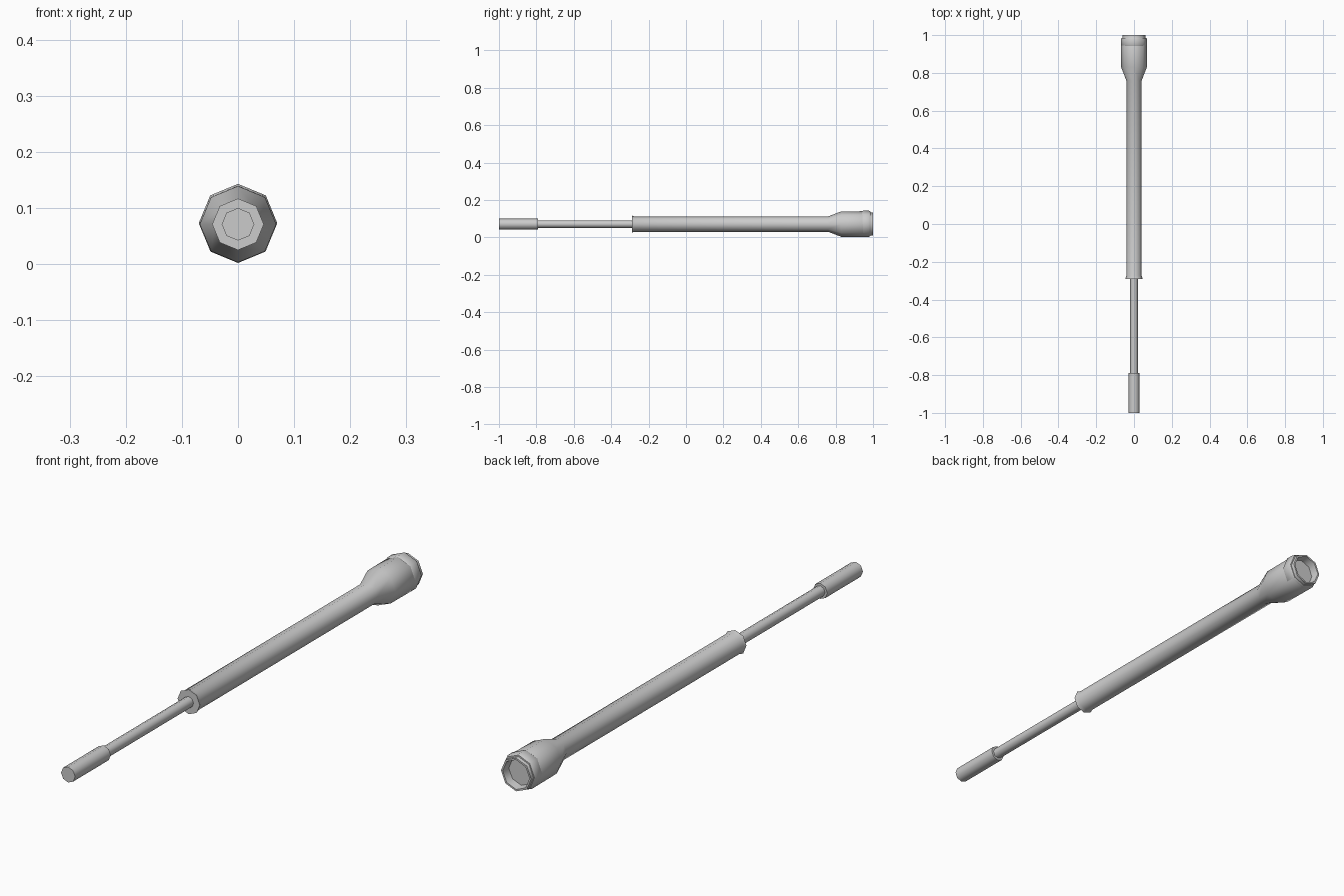
import bpy, bmesh, math

if "Cube" in bpy.data.objects:
    bpy.data.objects.remove(bpy.data.objects["Cube"])

SIDES = 8


def lathe(name, profile, z):
    """Octagonal turned part along y; profile is (y, radius), radius 0 closes the end."""
    bm = bmesh.new()
    rings = []
    for y, r in profile:
        if r == 0:
            rings.append([bm.verts.new((0, y, z))])
            continue
        angles = [2 * math.pi * i / SIDES for i in range(SIDES)]
        rings.append([bm.verts.new((r * math.cos(a), y, z + r * math.sin(a))) for a in angles])
    for a, b in zip(rings, rings[1:]):
        for i in range(SIDES):
            j = (i + 1) % SIDES
            quad = [a[i % len(a)], a[j % len(a)], b[j % len(b)], b[i % len(b)]]
            bm.faces.new(list(dict.fromkeys(quad)))
    bmesh.ops.recalc_face_normals(bm, faces=bm.faces)
    mesh = bpy.data.meshes.new(name)
    bm.to_mesh(mesh)
    bm.free()
    obj = bpy.data.objects.new(name, mesh)
    bpy.context.collection.objects.link(obj)
    bpy.context.view_layer.objects.active = obj
    obj.select_set(True)
    bpy.ops.object.shade_smooth_by_angle(angle=math.radians(46))
    obj.select_set(False)


# Plunger: grip and thin rod
lathe("grip", [(-1, 0), (-1, 0.029), (-0.79, 0.029), (-0.79, 0)], 0.071)
lathe("rod", [(-0.80, 0), (-0.80, 0.02), (-0.28, 0.02), (-0.28, 0)], 0.071)

# Barrel with flared mouth, widening into the head, lip and recessed end
lathe("barrel", [(-0.29, 0), (-0.29, 0.046), (-0.275, 0.041), (0.76, 0.041),
                 (0.83, 0.068), (0.975, 0.069), (0.985, 0.062), (1.0, 0.062),
                 (1.0, 0.055), (0.97, 0.051), (0.97, 0)], 0.071)

# Collar around the head, sitting slightly high
lathe("collar", [(0.94, 0.058), (0.94, 0.066), (0.948, 0.07), (0.978, 0.07),
                 (0.986, 0.066), (0.986, 0.058)], 0.073)
